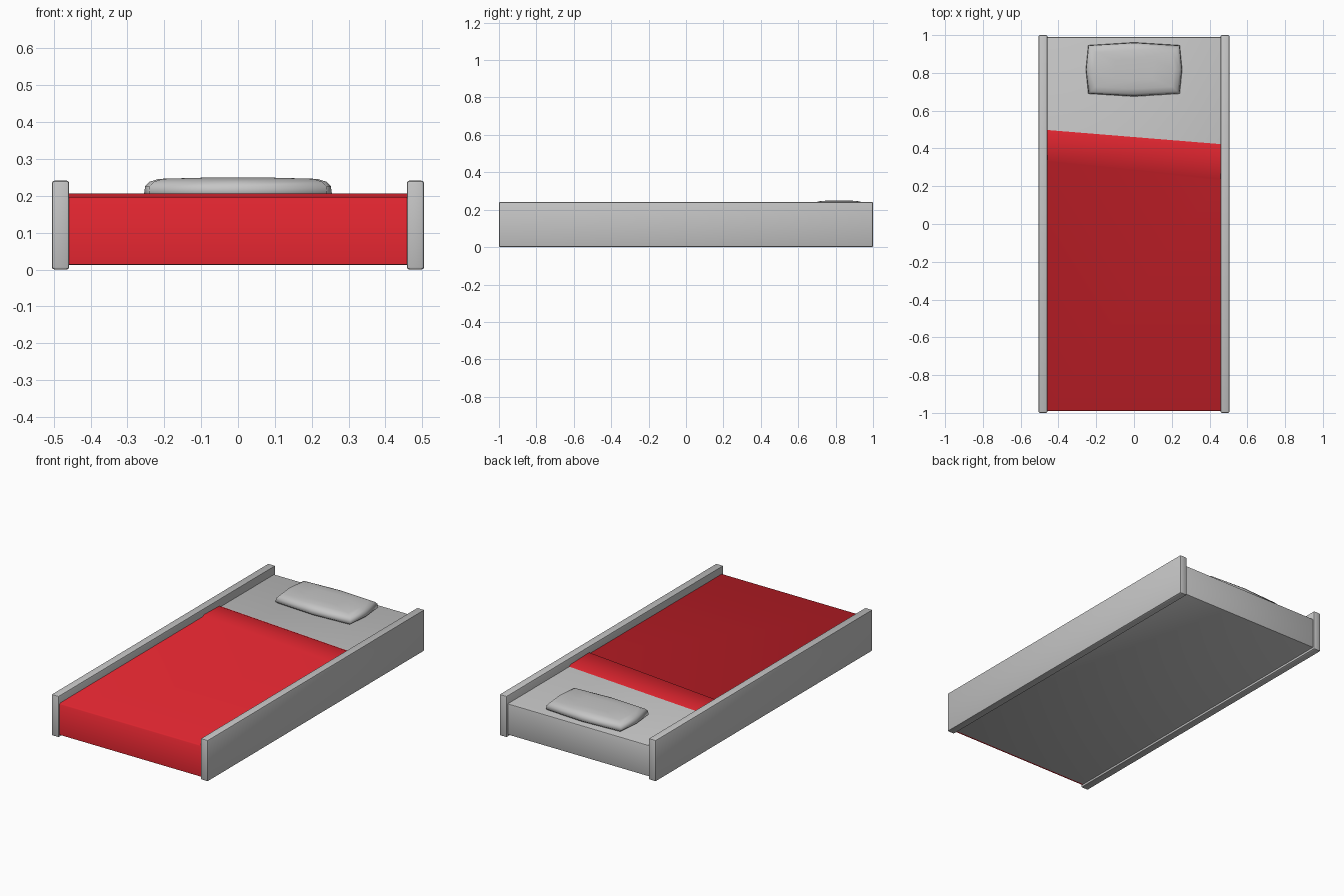
import bpy, bmesh, math

if "Cube" in bpy.data.objects:
    bpy.data.objects.remove(bpy.data.objects["Cube"])


def material(name, rgb):
    m = bpy.data.materials.new(name)
    m.diffuse_color = (*rgb, 1)
    m.use_nodes = True
    m.node_tree.nodes["Principled BSDF"].inputs["Base Color"].default_value = m.diffuse_color
    return m


grey = material("light grey", (0.56, 0.56, 0.56))
red = material("blanket red", (0.72, 0.018, 0.028))


def make(name, bm, mat, angle=40):
    bmesh.ops.recalc_face_normals(bm, faces=bm.faces)
    me = bpy.data.meshes.new(name)
    bm.to_mesh(me)
    bm.free()
    ob = bpy.data.objects.new(name, me)
    bpy.context.collection.objects.link(ob)
    me.materials.append(mat)
    bpy.ops.object.select_all(action='DESELECT')
    ob.select_set(True)
    bpy.context.view_layer.objects.active = ob
    bpy.ops.object.shade_smooth_by_angle(angle=math.radians(angle))
    return ob


def box(name, x0, x1, y0, y1, z0, z1, mat, bevel):
    bm = bmesh.new()
    bmesh.ops.create_cube(bm, size=1)
    for v in bm.verts:
        v.co = ((x0 + x1) / 2 + v.co.x * (x1 - x0),
                (y0 + y1) / 2 + v.co.y * (y1 - y0),
                (z0 + z1) / 2 + v.co.z * (z1 - z0))
    bmesh.ops.bevel(bm, geom=bm.edges[:], offset=bevel, segments=2,
                    profile=0.5, affect='EDGES')
    return make(name, bm, mat)


def loft(bm, rings):
    # skin equal-length closed rings and cap both ends
    vr = [[bm.verts.new(p) for p in r] for r in rings]
    n = len(vr[0])
    for a, b in zip(vr, vr[1:]):
        for i in range(n):
            j = (i + 1) % n
            bm.faces.new((a[i], a[j], b[j], b[i]))
    bm.faces.new(vr[0])
    bm.faces.new(vr[-1])


# side rails
for side, s in (("left", -1), ("right", 1)):
    a, b = sorted((s * 0.458, s * 0.505))
    box(side + "_rail", a, b, -1, 1, 0, 0.241, grey, 0.007)

# mattress
box("mattress", -0.462, 0.462, -0.985, 0.99, 0.012, 0.194, grey, 0.006)

# blanket with slanted fold, draped over the front end
rings = []
for x, fold, edge in ((-0.46, 0.335, 0.50), (0.46, 0.232, 0.425)):
    prof = [(-0.991, 0.013), (-0.991, 0.190), (-0.984, 0.197),
            (fold - 0.004, 0.198), (fold + 0.006, 0.206),
            (edge - 0.02, 0.202), (edge, 0.193),
            (edge - 0.01, 0.185), (-0.975, 0.185), (-0.975, 0.013)]
    rings.append([(x, y, z) for y, z in prof])
bm = bmesh.new()
loft(bm, rings)
make("blanket", bm, red, 50)

# pillow: stacked outlines with bulging sides
outline = [(-0.242, -0.128), (0, -0.143), (0.242, -0.128), (0.255, 0),
           (0.242, 0.128), (0, 0.143), (-0.242, 0.128), (-0.255, 0)]
rings = []
for z, inset in ((0.190, 0.018), (0.205, 0.0), (0.226, 0.003),
                 (0.238, 0.014), (0.246, 0.04)):
    rings.append([(x * (1 - inset / 0.25), 0.818 + y * (1 - inset / 0.14), z)
                  for x, y in outline])
rings.append([(x * 0.4, 0.818 + y * 0.4, 0.249) for x, y in outline])
bm = bmesh.new()
loft(bm, rings)
make("pillow", bm, grey, 60)
